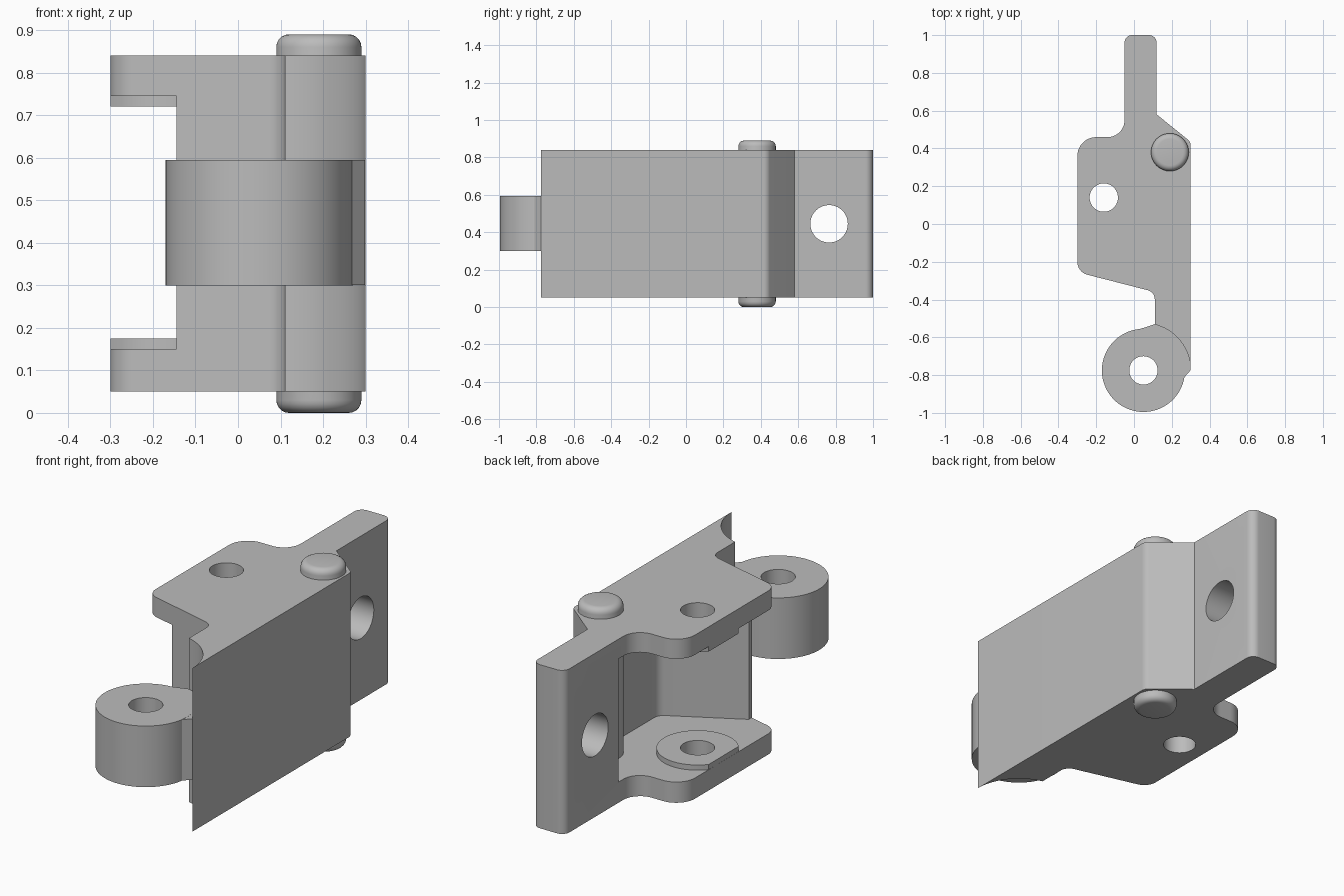
import bpy, bmesh, math
from mathutils import Vector

cube = bpy.data.objects.get("Cube")
if cube:
    bpy.data.objects.remove(cube, do_unlink=True)

steel = bpy.data.materials.new("grey_steel")
steel.use_nodes = True
COLOUR = (0.5, 0.5, 0.5, 1)
steel.diffuse_color = COLOUR
steel.node_tree.nodes["Principled BSDF"].inputs["Base Color"].default_value = COLOUR


def fillet(corners, steps=10):
    """Round each (x, y, radius) corner of a closed outline."""
    out = []
    for i, (x, y, r) in enumerate(corners):
        p = Vector((x, y))
        if r == 0:
            out.append((x, y))
            continue
        a = (Vector(corners[i - 1][:2]) - p).normalized()
        b = (Vector(corners[(i + 1) % len(corners)][:2]) - p).normalized()
        half = a.angle(b) / 2
        centre = p + (a + b).normalized() * (r / math.sin(half))
        start = p + a * (r / math.tan(half)) - centre
        end = p + b * (r / math.tan(half)) - centre
        turn = math.atan2(start.x * end.y - start.y * end.x, start.dot(end))
        for k in range(steps + 1):
            t = turn * k / steps
            c, s = math.cos(t), math.sin(t)
            out.append((centre.x + start.x * c - start.y * s,
                        centre.y + start.x * s + start.y * c))
    return out


def arc(x, y, r, a0=0, a1=360, n=64):
    count = n if a1 - a0 == 360 else n + 1
    angles = [math.radians(a0 + (a1 - a0) * k / n) for k in range(count)]
    return [(x + r * math.cos(a), y + r * math.sin(a)) for a in angles]


def prism(name, outline, z0, z1):
    bm = bmesh.new()
    face = bm.faces.new([bm.verts.new((x, y, z0)) for x, y in outline])
    top = bmesh.ops.extrude_face_region(bm, geom=[face])["geom"]
    bmesh.ops.translate(bm, vec=(0, 0, z1 - z0),
                        verts=[g for g in top if isinstance(g, bmesh.types.BMVert)])
    bmesh.ops.recalc_face_normals(bm, faces=bm.faces)
    mesh = bpy.data.meshes.new(name)
    bm.to_mesh(mesh)
    bm.free()
    ob = bpy.data.objects.new(name, mesh)
    bpy.context.collection.objects.link(ob)
    mesh.materials.append(steel)
    return ob


def activate(ob):
    bpy.ops.object.select_all(action="DESELECT")
    ob.select_set(True)
    bpy.context.view_layer.objects.active = ob


def cut(ob, cutter):
    mod = ob.modifiers.new("cut", "BOOLEAN")
    mod.operation = "DIFFERENCE"
    mod.solver = "EXACT"
    mod.object = cutter
    activate(ob)
    bpy.ops.object.modifier_apply(modifier=mod.name)
    bpy.data.objects.remove(cutter, do_unlink=True)


def smooth(ob):
    activate(ob)
    bpy.ops.object.shade_smooth_by_angle(angle=math.radians(30))


BARREL = (0.05, -0.775)
EYE = (-0.16, 0.14)
HOLE = 0.075

# Bracket body: tab, flanges and side plate with a hollow end around the barrel
outline = fillet([
    (0.12, 1.0, 0.04), (-0.05, 1.0, 0.04), (-0.05, 0.46, 0.09),
    (-0.3, 0.46, 0.1), (-0.3, -0.255, 0.07), (0.11, -0.36, 0.05),
    (0.11, -0.5, 0)])
outline += arc(*BARREL, 0.25, 0, 76, 24)[::-1]
outline += fillet([(0.3, -0.7, 0), (0.3, 0.435, 0.04), (0.12, 0.58, 0)])
bracket = prism("bracket", outline, 0.05, 0.84)

# Pocket between the two flanges
pocket = fillet([
    (-0.145, -0.6, 0), (-0.145, -0.272, 0.0), (0.205, -0.08, 0.05),
    (0.205, 0.235, 0.03), (0.1, 0.376, 0), (-0.05, 0.585, 0),
    (-0.06, 0.7, 0), (-0.5, 0.7, 0), (-0.5, -0.6, 0)])
cut(bracket, prism("pocket_cutter", pocket, 0.15, 0.745))
cut(bracket, prism("flange_hole_cutter", arc(*EYE, HOLE), -0.1, 1.0))

# Cross hole through the tab
cross = prism("tab_hole_cutter", arc(0, 0, 0.1), -0.4, 0.4)
cross.rotation_euler = (0, math.pi / 2, 0)
cross.location = (0.03, 0.765, 0.445)
bpy.context.view_layer.update()
cut(bracket, cross)
smooth(bracket)

# Raised bosses inside the flanges, trimmed at the flange edge
for name, z0, z1 in (("lower_boss", 0.14, 0.175), ("upper_boss", 0.72, 0.755)):
    boss = prism(name, [(max(x, -0.2995), y) for x, y in arc(*EYE, 0.18)], z0, z1)
    cut(boss, prism("boss_cutter", arc(*EYE, HOLE), 0, 0.9))
    smooth(boss)

# Hinge barrel and the web joining it to the plate
barrel = prism("hinge_barrel", arc(*BARREL, 0.22, n=96), 0.3, 0.595)
cut(barrel, prism("barrel_cutter", arc(*BARREL, HOLE), 0, 0.9))
smooth(barrel)
prism("barrel_web", [
    (0.0, -0.565), (0.05, -0.55), (0.112, -0.53), (0.15, -0.48), (0.299, -0.48),
    (0.299, -0.775), (0.268, -0.81), (0.2, -0.72), (0.12, -0.62)], 0.3005, 0.5945)

# Through pin with rounded ends
pin = prism("pin", arc(0.19, 0.38, 0.1), 0, 0.89)
bevel = pin.modifiers.new("rounded_ends", "BEVEL")
bevel.width = 0.03
bevel.segments = 5
bevel.limit_method = "ANGLE"
bevel.angle_limit = math.radians(60)
activate(pin)
bpy.ops.object.modifier_apply(modifier=bevel.name)
smooth(pin)
